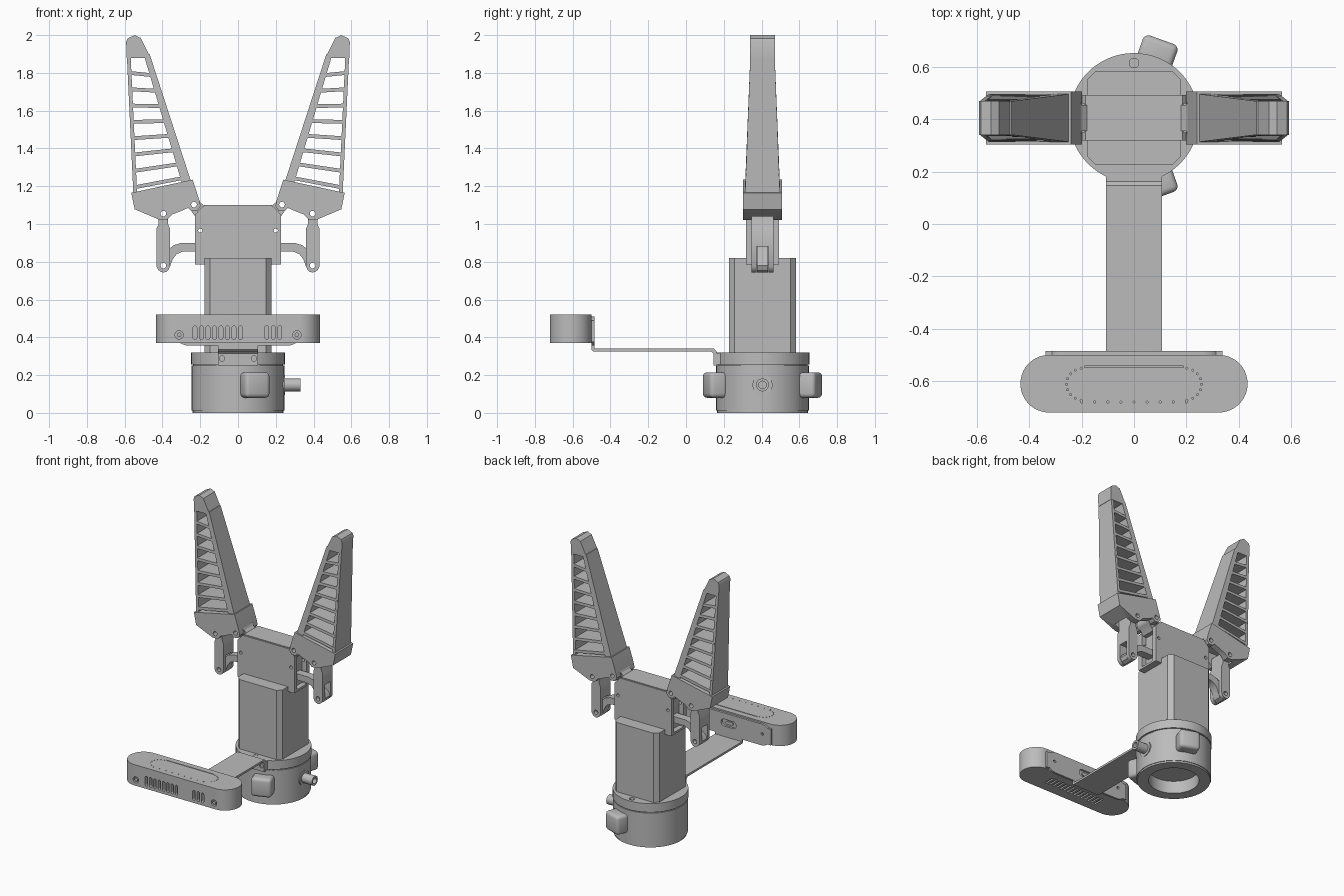
import bpy, bmesh, math
from mathutils import Matrix, Vector

cube = bpy.data.objects.get("Cube")
if cube:
    bpy.data.objects.remove(cube, do_unlink=True)

C = 0.405          # y of the gripper axis
GREY = (0.5, 0.5, 0.5, 1)
mat = bpy.data.materials.new("plain grey")
mat.use_nodes = True
mat.diffuse_color = GREY
mat.node_tree.nodes["Principled BSDF"].inputs["Base Color"].default_value = GREY
parts = []


# Shape helpers: every solid is (axis, profile, low, high)
def circle(u, v, r, n=40):
    return [(u + r * math.cos(math.tau * i / n), v + r * math.sin(math.tau * i / n)) for i in range(n)]


def slot(u, v, hu, hv, n=8):
    """Rounded-end outline, half sizes hu and hv."""
    r = min(hu, hv)
    out = []
    for k, (a, b) in enumerate([(1, 1), (-1, 1), (-1, -1), (1, -1)]):
        for i in range(n + 1):
            t = math.pi / 2 * (k + i / n)
            p = (u + a * (hu - r) + r * math.cos(t), v + b * (hv - r) + r * math.sin(t))
            if not out or math.dist(p, out[-1]) > 1e-5:
                out.append(p)
    if math.dist(out[0], out[-1]) < 1e-5:
        out.pop()
    return out


def box(x0, x1, y0, y1, z0, z1):
    return ("z", [(x0, y0), (x1, y0), (x1, y1), (x0, y1)], z0, z1)


def across(pts, half):
    return ("y", pts, C - half, C + half)


def mesh_from(name, solids):
    bm = bmesh.new()
    place = {"x": lambda u, v, w: (w, u, v), "y": lambda u, v, w: (u, w, v), "z": lambda u, v, w: (u, v, w)}
    for axis, pts, lo, hi in solids:
        a = [bm.verts.new(place[axis](u, v, lo)) for u, v in pts]
        b = [bm.verts.new(place[axis](u, v, hi)) for u, v in pts]
        bm.faces.new(a)
        bm.faces.new(b[::-1])
        for i in range(len(a)):
            j = (i + 1) % len(a)
            bm.faces.new((a[i], b[i], b[j], a[j]))
    bmesh.ops.recalc_face_normals(bm, faces=bm.faces)
    me = bpy.data.meshes.new(name)
    bm.to_mesh(me)
    bm.free()
    return me


def add(name, me):
    ob = bpy.data.objects.new(name, me)
    bpy.context.collection.objects.link(ob)
    return ob


def part(name, solids, cuts=(), bevel=0, matrix=None, shape=None, pair=False):
    ob = add(("left_" if pair else "") + name, mesh_from(name, solids))
    me = ob.data
    bpy.context.view_layer.objects.active = ob
    if cuts:
        cutter = add("cutter", mesh_from("cutter", cuts))
        cutter.hide_render = True
        mod = ob.modifiers.new("cut", "BOOLEAN")
        mod.object, mod.solver, mod.use_self = cutter, "EXACT", True
        bpy.ops.object.modifier_apply(modifier="cut")
        bpy.data.objects.remove(cutter, do_unlink=True)
    if bevel:
        mod = ob.modifiers.new("round", "BEVEL")
        mod.width, mod.segments = bevel, 3
        bpy.ops.object.modifier_apply(modifier="round")
    if shape:
        for v in me.vertices:
            v.co = shape(v.co)
    if matrix:
        me.transform(matrix)
    me.materials.clear()
    me.materials.append(mat)
    parts.append(ob)
    if pair:
        other = me.copy()
        other.transform(Matrix.Scale(-1, 4, (1, 0, 0)))
        other.flip_normals()
        parts.append(add("right_" + name, other))


# Round base, hollow underneath, with a flange on top
part("base", [("z", circle(0, C, 0.245, 64), 0.012, 0.25)], [("z", circle(0, C, 0.165, 64), -0.1, 0.09)])
part("base_foot", [("z", circle(0, C, 0.24, 64), 0, 0.014)], [("z", circle(0, C, 0.165, 64), -0.1, 0.1)])
part("base_flange", [("z", circle(0, C, 0.238, 64), 0.24, 0.26), ("z", circle(0, C, 0.248, 64), 0.257, 0.32)],
     [("z", circle(0, C + s * 0.21, 0.018, 20), 0.29, 0.4) for s in (1, -1)])
for name, s in (("front", -1), ("back", 1)):
    turn = Matrix.Translation((0, C, 0)) @ Matrix.Rotation(-s * math.radians(19.7), 4, "Z")
    part(name + "_side_box", [box(-0.07, 0.07, min(s * 0.2, s * 0.317), max(s * 0.2, s * 0.317), 0.08, 0.215)],
         bevel=0.022, matrix=turn)
part("cable_socket", [("x", circle(C, 0.148, 0.053, 32), 0.2, 0.248), ("x", circle(C, 0.148, 0.034, 32), 0.2, 0.33)],
     [("x", circle(C, 0.148, 0.02, 24), 0.27, 0.4)])

# Tower and the head above it
w, k, d = 0.177, 0.148, 0.178
part("tower", [("z", [(-k, C - d), (k, C - d), (w, C - k), (w, C + k), (k, C + d), (-k, C + d), (-w, C + k), (-w, C - k)],
               0.31, 0.82)])
part("head", [across([(-0.227, 0.785), (0.227, 0.785), (0.227, 1.05), (0.185, 1.095), (-0.185, 1.095), (-0.227, 1.05)], 0.087)],
     [box(*sorted((s * 0.19, s * 0.3)), C - 0.055, C + 0.055, 0.8, 1.2) for s in (1, -1)]
     + [("y", circle(s * 0.2, 0.965, 0.011, 16), 0, 1) for s in (1, -1)])
part("head_cap", [box(-0.18, 0.18, C - 0.08, C + 0.08, 1.09, 1.1)])

# Jaw blocks, forked underneath around their hinges
HINGE, PIN, ELBOW = (0.233, 1.103), (0.395, 1.055), (0.395, 0.78)
part("jaw_block", [across([(0.24, 1.235), (0.565, 1.165), (0.547, 1.078), (0.415, 1.022), (0.375, 1.022), (0.35, 1.05),
                           (0.31, 1.065), (0.265, 1.085), (0.245, 1.068), (0.215, 1.07), (0.198, 1.095), (0.206, 1.13)], 0.102)],
     [box(0.1, 0.455, C - 0.058, C + 0.058, 0.9, 1.125)]
     + [("y", circle(*p, 0.015, 20), 0, 1) for p in (HINGE, PIN)], pair=True)
part("hinge_knuckle", [across(circle(*HINGE, 0.035), 0.056),
                       across([(0.17, 1.03), (0.22, 1.03), (0.262, 1.09), (0.22, 1.13), (0.17, 1.09)], 0.05)],
     [("y", circle(*HINGE, 0.015, 20), 0, 1)], pair=True)

# Vertical links, curved push arms
part("link", [across([(0.36, 0.775), (0.368, 0.757), (0.38, 0.747), (0.395, 0.743), (0.41, 0.747), (0.422, 0.757), (0.432, 0.775),
                      (0.432, 0.975), (0.42, 0.998), (0.42, 1.08), (0.395, 1.09), (0.37, 1.08), (0.37, 0.998), (0.36, 0.975)], 0.058)],
     [box(0.3, 0.5, C - 0.031, C + 0.031, 0.7, 0.88)]
     + [("y", circle(*p, 0.015, 20), 0, 1) for p in (PIN, ELBOW)], pair=True)
part("push_arm", [across([(0.18, 0.9), (0.3, 0.9), (0.34, 0.888), (0.368, 0.865), (0.385, 0.83), (0.42, 0.805), (0.432, 0.78),
                          (0.42, 0.754), (0.395, 0.743), (0.37, 0.754), (0.358, 0.78), (0.345, 0.815), (0.325, 0.84),
                          (0.29, 0.855), (0.18, 0.855)], 0.029)],
     [("y", circle(*ELBOW, 0.015, 20), 0, 1)], pair=True)


# Tapered fingers: two walls joined by slanted ribs, with a solid tip
def outer(z):
    return 0.555 + (z - 1.18) * 0.047


def inner(z):
    return 0.26 + (z - 1.26) * 0.325


def taper(co):
    half = 0.0925 - 0.04 * max(0, min(1, (co.z - 1.2) / 0.68)) * 0.71
    return Vector((co.x, C + math.copysign(half, co.y - C), co.z))


walls = [across([(outer(1.15), 1.15), (outer(1.9), 1.9), (outer(1.9) - 0.02, 1.9), (outer(1.15) - 0.02, 1.15)], 0.1),
         across([(inner(1.21), 1.21), (inner(1.26) + 0.035, 1.21), (inner(1.9) + 0.032, 1.9), (inner(1.9), 1.9)], 0.1)]
for i in range(8):
    z = 1.8 - 0.0865 * i
    slope = -0.1 + 0.29 * i / 7
    x1 = outer(z) - 0.008
    x0 = inner(z + slope * (x1 - inner(z))) + 0.012
    rise = slope * (x1 - x0)
    walls.append(across([(x0, z + rise - 0.01), (x1, z - 0.01), (x1, z + 0.01), (x0, z + rise + 0.01)], 0.1))
part("finger", walls, shape=taper, pair=True)
part("fingertip", [across([(0.463, 1.88), (0.59, 1.88), (0.592, 1.965), (0.585, 1.982), (0.547, 2.0), (0.515, 1.985)], 0.065)],
     pair=True)

# Bent bracket carrying the sensor bar
part("bracket_arm", [("x", [(0.162, 0.25), (0.162, 0.325), (0.148, 0.34), (-0.485, 0.34), (-0.485, 0.4), (-0.5, 0.4),
                            (-0.5, 0.335), (-0.49, 0.325), (0.135, 0.325), (0.145, 0.315), (0.145, 0.25)], -0.107, 0.107)],
     [("y", circle(s * 0.085, 0.288, 0.014, 20), 0, 0.2) for s in (1, -1)])
part("bracket_foot", [box(-0.107, 0.107, 0.155, 0.23, 0.257, 0.318)])
part("bracket_plate", [("y", slot(0, 0.433, 0.338, 0.077), -0.5, -0.485),
                       box(-0.338, 0.338, -0.5, -0.485, 0.375, 0.49)],
     [("y", slot(0.0, 0.44, 0.06, 0.025), -0.6, -0.4)]
     + [("y", circle(s * 0.27, 0.44, 0.01, 12), -0.6, -0.4) for s in (1, -1)])

# Sensor bar with vents, lens holes and speaker dots
vents = [-0.228 + 0.0344 * i for i in range(8)] + [0.152 + 0.0344 * i for i in range(3)]
cuts = [("y", slot(x, 0.425, 0.01, 0.036, 4), -0.8, -0.69) for x in vents]
cuts += [("y", circle(s * 0.312, 0.413, 0.022, 24), -0.8, -0.7) for s in (1, -1)]
cuts += [("z", slot(-0.21 + 0.03 * i, -0.61, 0.007, 0.04, 4), 0.3, 0.38) for i in range(15)]
for i in range(9):
    cuts.append(("z", circle(-0.2 + 0.05 * i, -0.68, 0.004, 8), 0.51, 0.6))
    t = math.pi * (i + 0.5) / 9
    cuts += [("z", circle(s * (0.19 + 0.068 * math.sin(t)), -0.612 + 0.062 * math.cos(t), 0.004, 8), 0.51, 0.6)
             for s in (1, -1)]
cuts.append(("z", slot(0, -0.545, 0.19, 0.003, 3), 0.512, 0.6))
part("sensor_bar", [("z", slot(0, -0.61, 0.434, 0.11, 16), 0.37, 0.52)], cuts)
part("sensor_lenses", [("y", circle(s * 0.312, 0.413, 0.012, 20), -0.718, -0.68) for s in (1, -1)])
part("rear_port", [("y", slot(0, 0.44, 0.03, 0.012), -0.505, -0.492)])

# Smooth round surfaces, keep edges sharp
bpy.ops.object.select_all(action="DESELECT")
for ob in parts:
    ob.select_set(True)
bpy.context.view_layer.objects.active = parts[0]
bpy.ops.object.shade_smooth_by_angle(angle=math.radians(30))
